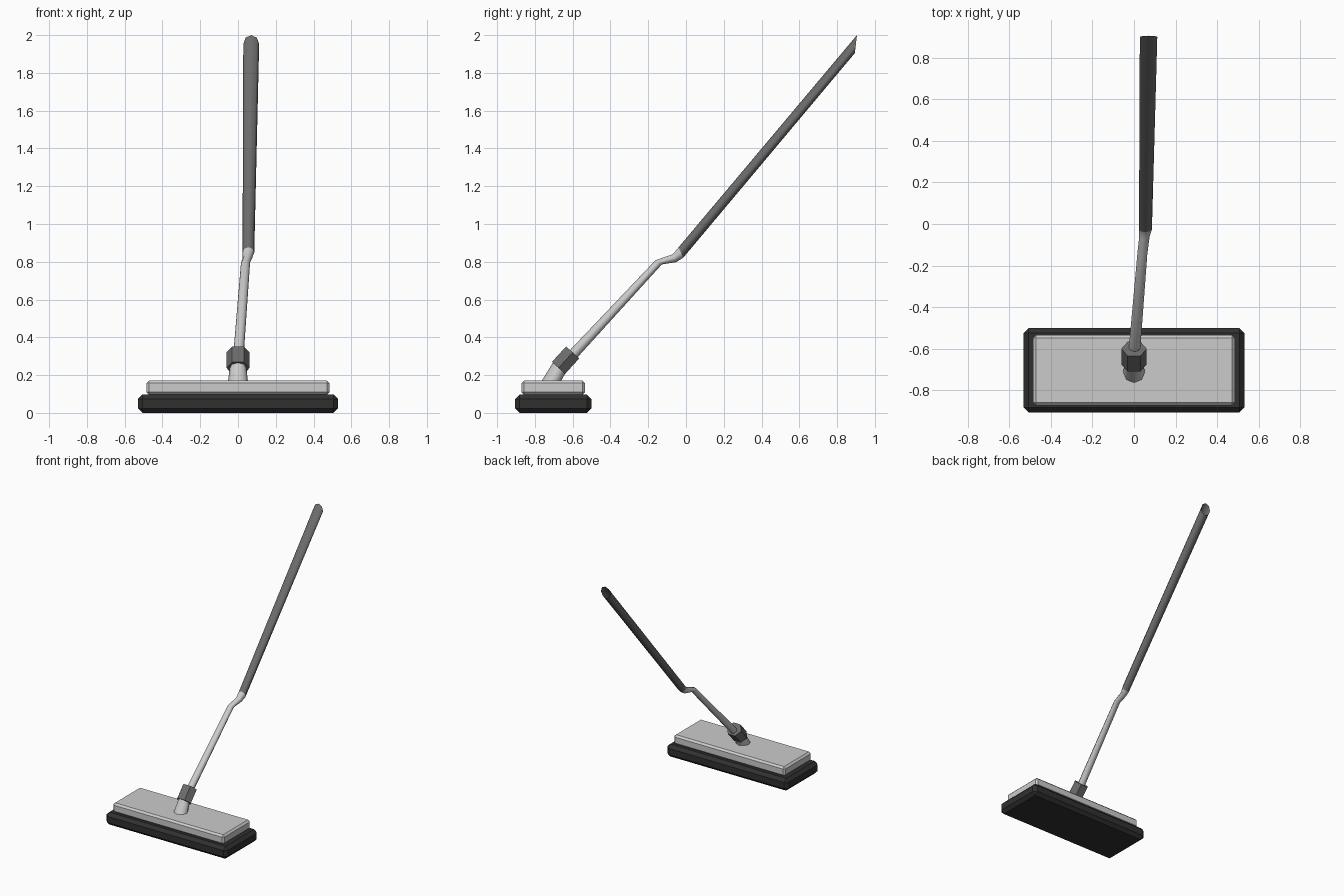
import bpy, bmesh, math
from mathutils import Vector

if "Cube" in bpy.data.objects:
    bpy.data.objects.remove(bpy.data.objects["Cube"])


def paint(ob, name, g):
    m = bpy.data.materials.get(name) or bpy.data.materials.new(name)
    m.diffuse_color = (g, g, g, 1)
    m.use_nodes = True
    m.node_tree.nodes["Principled BSDF"].inputs["Base Color"].default_value = m.diffuse_color
    ob.data.materials.append(m)


def finish(name, bm, smooth):
    bmesh.ops.recalc_face_normals(bm, faces=bm.faces)
    for f in bm.faces:
        f.smooth = smooth and len(f.verts) == 4
    me = bpy.data.meshes.new(name)
    bm.to_mesh(me)
    bm.free()
    ob = bpy.data.objects.new(name, me)
    bpy.context.collection.objects.link(ob)
    return ob


def slab(name, size, centre, chamfer):
    """Box with every edge chamfered."""
    bm = bmesh.new()
    bmesh.ops.create_cube(bm, size=1)
    for v in bm.verts:
        v.co = Vector(a * s + c for a, s, c in zip(v.co, size, centre))
    bmesh.ops.bevel(bm, geom=bm.edges[:], offset=chamfer, segments=1,
                    profile=0.5, affect='EDGES')
    return finish(name, bm, False)


def tube(name, rings, sides=8, caps=False, smooth=True):
    """Loft of elliptical rings: (centre, x radius, (y, z) of the other radius)."""
    bm = bmesh.new()
    loops = []
    for (x, y, z), rx, (vy, vz) in rings:
        loop = []
        for i in range(sides):
            a = 2 * math.pi * i / sides
            c, s = math.cos(a), math.sin(a)
            loop.append(bm.verts.new((x + rx * c, y + vy * s, z + vz * s)))
        loops.append(loop)
    for a, b in zip(loops, loops[1:]):
        for i in range(sides):
            j = (i + 1) % sides
            bm.faces.new((a[i], a[j], b[j], b[i]))
    if caps:
        bm.faces.new(loops[0])
        bm.faces.new(loops[-1])
    return finish(name, bm, smooth)


# Scrubbing pad and the plate that holds it
pad = slab("scrub_pad", (1.06, 0.405, 0.097), (0, -0.7025, 0.0485), 0.024)
paint(pad, "dark_pad", 0.03)
plate = slab("holder_plate", (0.97, 0.338, 0.075), (0, -0.703, 0.1335), 0.014)

# Angled socket rising from the plate
tube("socket", [((0, -0.72, 0.155), 0.054, (-0.053, 0)),
                ((0, -0.665, 0.25), 0.043, (-0.031, 0.03))], caps=True)

# Hexagonal locking collar
collar = tube("collar", [((0, -0.675, 0.238), 0.061, (-0.04, 0.037)),
                         ((0, -0.600, 0.320), 0.061, (-0.04, 0.037))],
              sides=6, caps=True, smooth=False)
paint(collar, "dark_grip", 0.15)

# Thin pole with a kink, flowing into the grip
grip_start = ((0.055, -0.027, 0.849), 0.031, (-0.012, 0.028))
tube("pole", [((0, -0.63, 0.275), 0.028, (-0.020, 0.020)),
              ((0.04, -0.145, 0.797), 0.024, (-0.017, 0.011)),
              ((0.05, -0.061, 0.819), 0.025, (-0.009, 0.021)),
              grip_start])

# Hollow grip, cut upright at its open end
grip = tube("grip", [grip_start, ((0.07, 0.8995, 1.9525), 0.042, (0.0055, 0.0475))])
paint(grip, "dark_grip", 0.15)
